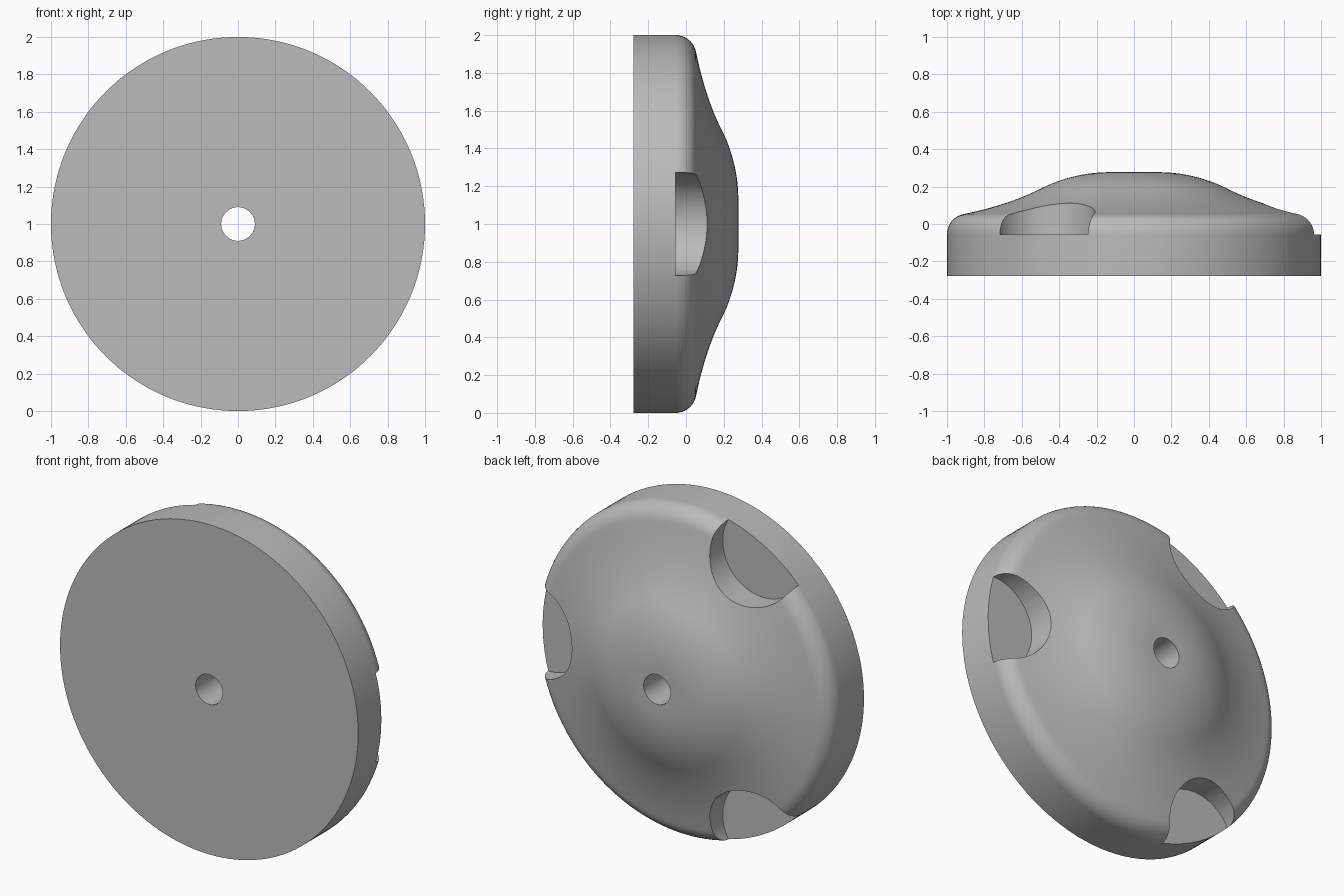
import bpy, bmesh
from math import sin, cos, pi, radians, sqrt
from mathutils import Matrix

if "Cube" in bpy.data.objects:
    bpy.data.objects.remove(bpy.data.objects["Cube"], do_unlink=True)

HALF = 0.277          # half thickness
FLOOR = -0.055        # depth of the notch floors
SEGMENTS = 144

grey = bpy.data.materials.new("plain grey")
colour = (0.5, 0.5, 0.5, 1)
grey.diffuse_color = colour
grey.use_nodes = True
grey.node_tree.nodes["Principled BSDF"].inputs["Base Color"].default_value = colour


def make_object(name, bm):
    bmesh.ops.recalc_face_normals(bm, faces=bm.faces)
    mesh = bpy.data.meshes.new(name)
    bm.to_mesh(mesh)
    bm.free()
    mesh.materials.append(grey)
    obj = bpy.data.objects.new(name, mesh)
    bpy.context.collection.objects.link(obj)
    return obj


def half_profile():
    """Closed section of the disc as (radius, y) pairs."""
    pts = [(0.09, -HALF), (1.0, -HALF)]
    # rounded rim
    for i in range(13):
        a = radians(78) * i / 12
        pts.append((0.89 + 0.11 * cos(a), FLOOR + 0.11 * sin(a)))
    # concave skirt rising to the inflection
    r0, y0 = pts[-1]
    r1, y1 = 0.5, 0.188
    s0, s1 = 0.21, 0.5
    span = r0 - r1
    for i in range(1, 15):
        t = i / 14
        h = (2*t**3 - 3*t**2 + 1) * y0 + (3*t**2 - 2*t**3) * y1
        h += ((t**3 - 2*t**2 + t) * s0 + (t**3 - t**2) * s1) * span
        pts.append((r0 - span * t, h))
    # convex crown ending in a small flat
    flat = 0.13
    big = ((r1 - flat)**2 + (HALF - y1)**2) / (2 * (HALF - y1))
    for i in range(1, 15):
        r = r1 + (flat - r1) * i / 14
        pts.append((r, HALF - big + sqrt(big**2 - (r - flat)**2)))
    pts.append((0.09, HALF))
    return pts


# Domed disc with a centre bore, turned around the y axis
bm = bmesh.new()
rings = []
for r, y in half_profile():
    rings.append([bm.verts.new((r * cos(2*pi*k/SEGMENTS), y, 1 + r * sin(2*pi*k/SEGMENTS)))
                  for k in range(SEGMENTS)])
for a, b in zip(rings, rings[1:] + rings[:1]):
    for k in range(SEGMENTS):
        n = (k + 1) % SEGMENTS
        bm.faces.new((a[k], a[n], b[n], b[k]))
disc = make_object("domed_disc", bm)

# Three round notches cut into the rim from the back
bm = bmesh.new()
depth = 0.6
for k in range(3):
    a = 2 * pi * k / 3
    place = Matrix.Translation((0.96 * cos(a), FLOOR + depth / 2, 1 + 0.96 * sin(a)))
    bmesh.ops.create_cone(bm, cap_ends=True, segments=96, radius1=0.272, radius2=0.272,
                          depth=depth, matrix=place @ Matrix.Rotation(pi / 2, 4, 'X'))
cutter = make_object("notch_cutter", bm)
cutter.hide_render = True

cut = disc.modifiers.new("notches", 'BOOLEAN')
cut.operation = 'DIFFERENCE'
cut.solver = 'EXACT'
cut.object = cutter

bpy.ops.object.select_all(action='DESELECT')
disc.select_set(True)
bpy.context.view_layer.objects.active = disc
bpy.ops.object.modifier_apply(modifier=cut.name)
bpy.data.objects.remove(cutter, do_unlink=True)
bpy.ops.object.shade_smooth_by_angle(angle=radians(25))
